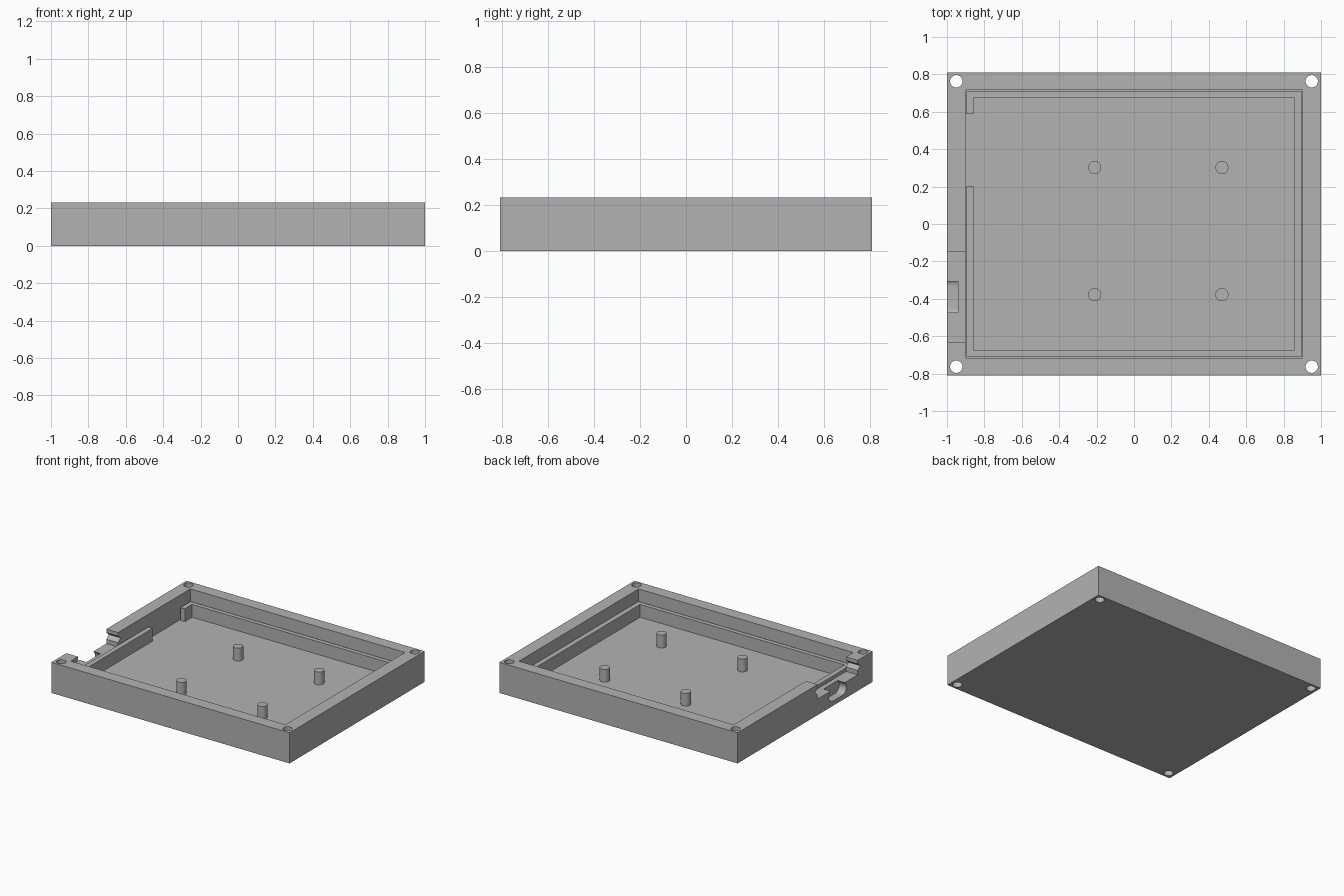
import bpy, bmesh, math
from mathutils import Matrix, Vector

cube = bpy.data.objects.get("Cube")
if cube:
    bpy.data.objects.remove(cube, do_unlink=True)

WIDTH, DEPTH, HEIGHT = 2.0, 1.62, 0.232
FLOOR = 0.045        # floor thickness
LEDGE_TOP = 0.142    # top of the board supports
NOTCH_Y = (-0.63, -0.15)
NOTCH_Z = 0.122

grey = bpy.data.materials.new("matte_grey")
grey.use_nodes = True
grey.diffuse_color = (0.45, 0.45, 0.45, 1)
grey.node_tree.nodes["Principled BSDF"].inputs["Base Color"].default_value = grey.diffuse_color


def finish(name, bm):
    bmesh.ops.recalc_face_normals(bm, faces=bm.faces)
    mesh = bpy.data.meshes.new(name)
    bm.to_mesh(mesh)
    bm.free()
    mesh.materials.append(grey)
    obj = bpy.data.objects.new(name, mesh)
    bpy.context.collection.objects.link(obj)
    return obj


def box(name, x, y, z):
    """Box from (min, max) ranges."""
    bm = bmesh.new()
    size = [b - a for a, b in (x, y, z)]
    mid = [(a + b) / 2 for a, b in (x, y, z)]
    bmesh.ops.create_cube(bm, size=1, matrix=Matrix.Translation(mid) @ Matrix.Diagonal((*size, 1)))
    return finish(name, bm)


def cylinder(name, x, y, z, radius):
    bm = bmesh.new()
    bmesh.ops.create_cone(bm, cap_ends=True, segments=32, radius1=radius, radius2=radius,
                          depth=z[1] - z[0], matrix=Matrix.Translation((x, y, sum(z) / 2)))
    return finish(name, bm)


def prism_x(name, profile, x):
    """Extrude a (y, z) profile along x."""
    bm = bmesh.new()
    face = bm.faces.new([bm.verts.new((x[0], py, pz)) for py, pz in profile])
    side = bmesh.ops.extrude_face_region(bm, geom=[face])
    verts = [v for v in side["geom"] if isinstance(v, bmesh.types.BMVert)]
    bmesh.ops.translate(bm, verts=verts, vec=Vector((x[1] - x[0], 0, 0)))
    return finish(name, bm)


def activate(obj):
    bpy.ops.object.select_all(action='DESELECT')
    obj.select_set(True)
    bpy.context.view_layer.objects.active = obj


def cut(obj, cutter):
    mod = obj.modifiers.new("cut", 'BOOLEAN')
    mod.operation, mod.solver, mod.object = 'DIFFERENCE', 'EXACT', cutter
    activate(obj)
    bpy.ops.object.modifier_apply(modifier=mod.name)
    bpy.data.objects.remove(cutter, do_unlink=True)


# Open tray
case = box("case", (-WIDTH / 2, WIDTH / 2), (-DEPTH / 2, DEPTH / 2), (0, HEIGHT))
cut(case, box("cavity", (-0.902, 0.9), (-0.717, 0.717), (FLOOR, 1)))

# Screw holes through the corners
for sx in (-1, 1):
    for sy in (-1, 1):
        cut(case, cylinder("screw_hole", sx * 0.95, sy * 0.763, (-0.1, 0.4), 0.033))

# Side notch, with a V groove in each end
cut(case, box("notch", (-1.1, -0.88), NOTCH_Y, (NOTCH_Z, 0.4)))
y0, y1 = NOTCH_Y
groove = [(y0, 0.155), (y1, 0.155), (y1 + 0.03, 0.18), (y1, 0.205), (y0, 0.205), (y0 - 0.03, 0.18)]
cut(case, prism_x("groove", groove, (-1.1, -0.88)))

# Rounded plug recess in the outer wall under the notch
slot = []
for centre, start in ((-0.333, -90), (-0.448, 90)):
    for i in range(17):
        a = math.radians(start + i * 180 / 16)
        slot.append((centre + 0.047 * math.cos(a), 0.083 + 0.047 * math.sin(a)))
cut(case, prism_x("plug_recess", slot, (-1.1, -0.94)))

# Board support ribs around the cavity
rib_z = (FLOOR - 0.005, LEDGE_TOP)
outer_x, inner_x, outer_y, inner_y = 0.895, 0.857, 0.708, 0.675
box("front_rib", (-outer_x, outer_x), (-outer_y, -inner_y), rib_z)
box("back_rib", (-outer_x, outer_x), (inner_y, outer_y), rib_z)
box("left_rib", (inner_x, outer_x), (-inner_y, inner_y), rib_z)
box("right_rib", (-outer_x, -inner_x), (-inner_y, 0.2), rib_z)
box("right_rib_end", (-outer_x, -inner_x), (0.587, inner_y), rib_z)

# Standoff pegs
pegs = [cylinder("peg", x, y, rib_z, 0.035) for x in (-0.21, 0.47) for y in (-0.378, 0.302)]

# Smooth the round walls, keeping edges sharp
for obj in [case] + pegs:
    activate(obj)
    bpy.ops.object.shade_smooth_by_angle(angle=math.radians(25))
